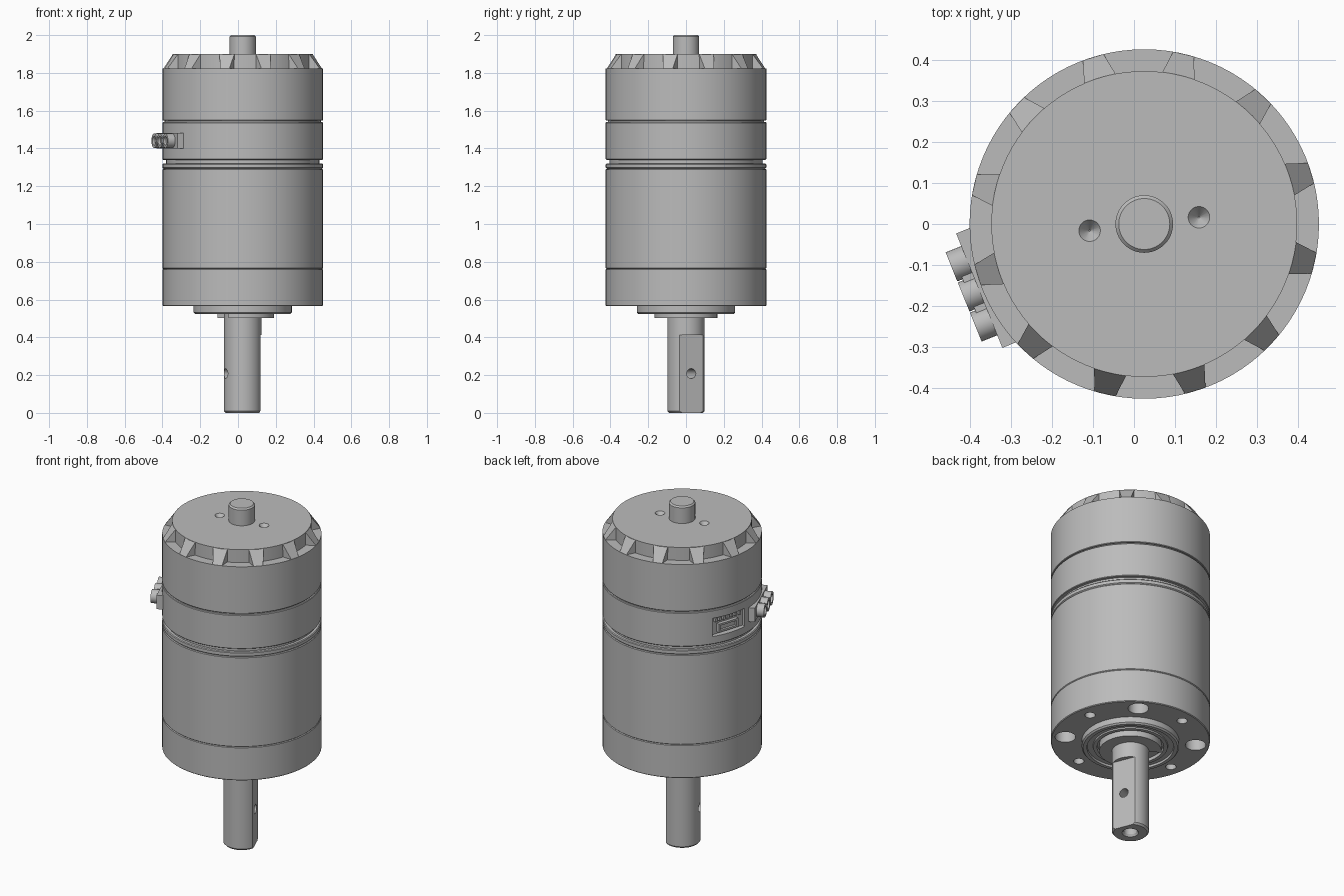
import bpy, bmesh
from math import radians, pi
from mathutils import Matrix, Vector

if "Cube" in bpy.data.objects:
    bpy.data.objects.remove(bpy.data.objects["Cube"])

AXIS = Matrix.Translation((0.025, 0, 0))   # main axis of the motor
TILT = 22                                  # direction of the shaft flat and plugs

grey = bpy.data.materials.new("metal_grey")
grey.use_nodes = True
grey.diffuse_color = (0.5, 0.5, 0.5, 1)
grey.node_tree.nodes["Principled BSDF"].inputs["Base Color"].default_value = (0.5, 0.5, 0.5, 1)


def finish(name, bm):
    bmesh.ops.remove_doubles(bm, verts=bm.verts, dist=1e-5)
    bmesh.ops.recalc_face_normals(bm, faces=bm.faces)
    mesh = bpy.data.meshes.new(name)
    bm.to_mesh(mesh)
    bm.free()
    mesh.materials.append(grey)
    ob = bpy.data.objects.new(name, mesh)
    bpy.context.collection.objects.link(ob)
    return ob


def lathe(name, profile):
    """Turn an (r, z) profile, open at the axis, all the way round."""
    bm = bmesh.new()
    verts = [bm.verts.new((r, 0, z)) for r, z in profile]
    edges = [bm.edges.new(pair) for pair in zip(verts, verts[1:])]
    bmesh.ops.spin(bm, geom=verts + edges, cent=(0, 0, 0), axis=(0, 0, 1),
                   angle=2 * pi, steps=96)
    bm.transform(AXIS)
    return finish(name, bm)


def drum(name, z0, z1, r=0.425, c=0.004):
    return lathe(name, [(0, z0), (r - c, z0), (r, z0 + c), (r, z1 - c), (r - c, z1), (0, z1)])


def polar(azimuth):
    return AXIS @ Matrix.Rotation(radians(azimuth), 4, "Z")


def add_box(bm, azimuth, d, t, z):
    """Box spanning ranges d (outward), t (sideways) and z."""
    size = [b - a for a, b in (d, t, z)]
    mid = [(a + b) / 2 for a, b in (d, t, z)]
    m = polar(azimuth) @ Matrix.Translation(mid) @ Matrix.Diagonal((*size, 1))
    bmesh.ops.create_cube(bm, size=1, matrix=m)


def add_cone(bm, azimuth, centre, r1, r2, depth, outward=False):
    m = polar(azimuth) @ Matrix.Translation(centre)
    if outward:
        m = m @ Matrix.Rotation(pi / 2, 4, "Y")
    bmesh.ops.create_cone(bm, cap_ends=True, segments=32, radius1=r1, radius2=r2,
                          depth=depth, matrix=m)


def cut(target, bm):
    cutter = finish("cutter", bm)
    cutter.hide_render = True
    mod = target.modifiers.new("cut", "BOOLEAN")
    mod.operation, mod.solver, mod.object = "DIFFERENCE", "EXACT", cutter
    deps = bpy.context.evaluated_depsgraph_get()
    target.data = bpy.data.meshes.new_from_object(target.evaluated_get(deps))
    target.modifiers.clear()
    bpy.data.objects.remove(cutter)


# Housing sections, from the mounting face upward
front_plate = drum("front_plate", 0.565, 0.762)
drum("gearbox_housing", 0.762, 1.292)
lathe("joint_flange", [(0, 1.292), (0.418, 1.292), (0.425, 1.298), (0.425, 1.316),
                       (0.421, 1.32), (0.406, 1.32), (0.406, 1.342), (0, 1.342)])
control_ring = lathe("control_ring", [(0, 1.34), (0.422, 1.34), (0.425, 1.343), (0.425, 1.536),
                                      (0.422, 1.539), (0.414, 1.539), (0.414, 1.549), (0, 1.549)])
motor_can = lathe("motor_can", [(0, 1.547), (0.422, 1.547), (0.425, 1.55), (0.425, 1.824),
                                (0.372, 1.824), (0.372, 1.9), (0, 1.9)])

# Sloping ribs around the top shoulder
bm = bmesh.new()
for i in range(12):
    m = polar(17 + 30 * i)
    pts = [bm.verts.new(m @ Vector((r, side * w, z)))
           for side in (-1, 1)
           for r, w, z in ((0.362, 0.04, 1.82), (0.37, 0.04, 1.9), (0.424, 0.026, 1.824))]
    bmesh.ops.convex_hull(bm, input=pts)
finish("shoulder_ribs", bm)

# Conical holes in the top face
bm = bmesh.new()
for side in (0, 180):
    add_cone(bm, 7 + side, (0.134, 0, 1.885), 0.002, 0.027, 0.032)
cut(motor_can, bm)

# Rear stub shaft
lathe("rear_stub", [(0, 1.89), (0.07, 1.89), (0.07, 1.992), (0.062, 2), (0, 2)])

# Mounting holes, large and small by turns
bm = bmesh.new()
for i in range(4):
    add_cone(bm, 57 + 90 * i, (0.35, 0, 0.58), 0.055, 0.055, 0.12)
    add_cone(bm, 102 + 90 * i, (0.35, 0, 0.57), 0.028, 0.028, 0.1)
cut(front_plate, bm)

# Bearing boss with stepped recess
lathe("bearing_boss", [(0, 0.58), (0.26, 0.58), (0.26, 0.532), (0.252, 0.524), (0.232, 0.524),
                       (0.23, 0.536), (0.2, 0.536), (0.198, 0.528), (0.178, 0.528),
                       (0.176, 0.545), (0, 0.545)])

# Open retaining ring around the shaft
bm = bmesh.new()
ring = [bm.verts.new((r, 0, z)) for r, z in ((0.095, 0.502), (0.166, 0.502), (0.166, 0.55), (0.095, 0.55))]
section = bm.faces.new(ring)
bmesh.ops.spin(bm, geom=[section], cent=(0, 0, 0), axis=(0, 0, 1), angle=radians(261), steps=64)
bm.transform(polar(-117))
finish("retaining_ring", bm)

# Output shaft with centre bore, flat and cross hole
shaft = lathe("output_shaft", [(0, 0.09), (0.036, 0.07), (0.036, 0.012), (0.044, 0), (0.09, 0),
                               (0.099, 0.01), (0.099, 0.57), (0, 0.57)])
bm = bmesh.new()
add_box(bm, TILT, (0.074, 0.2), (-0.15, 0.15), (-0.05, 0.412))
cut(shaft, bm)
bm = bmesh.new()
add_cone(bm, TILT, (0, 0, 0.208), 0.026, 0.026, 0.4, outward=True)
cut(shaft, bm)

# Power connector: base plate and three hollow plugs
base = TILT + 180
bm = bmesh.new()
add_box(bm, base, (0.385, 0.433), (-0.15, 0.15), (1.4, 1.482))
finish("plug_base", bm)
bm = bmesh.new()
add_box(bm, base, (0.42, 0.46), (-0.08, 0.08), (1.42, 1.462))
finish("plug_bridge", bm)
for i, t in enumerate((-0.079, 0, 0.079)):
    bm = bmesh.new()
    add_cone(bm, base, (0.448, t, 1.441), 0.038, 0.038, 0.052, outward=True)
    plug = finish(f"plug_{i + 1}", bm)
    bm = bmesh.new()
    add_cone(bm, base, (0.48, t, 1.441), 0.024, 0.024, 0.04, outward=True)
    cut(plug, bm)

# Signal pocket with pin row and socket
port = 162
bm = bmesh.new()
add_box(bm, port, (0.392, 0.5), (-0.108, 0.108), (1.385, 1.492))
cut(control_ring, bm)
bm = bmesh.new()
for i in range(7):
    t = -0.078 + 0.026 * i
    add_box(bm, port, (0.385, 0.409), (t - 0.007, t + 0.007), (1.462, 1.482))
finish("signal_pins", bm)
bm = bmesh.new()
add_box(bm, port, (0.385, 0.412), (-0.065, 0.065), (1.396, 1.446))
socket = finish("signal_socket", bm)
bm = bmesh.new()
add_box(bm, port, (0.398, 0.43), (-0.053, 0.053), (1.407, 1.435))
cut(socket, bm)

# Smooth round walls, keep edges crisp
bpy.ops.object.select_all(action="DESELECT")
for ob in bpy.context.collection.objects:
    if ob.type == "MESH":
        ob.select_set(True)
        bpy.context.view_layer.objects.active = ob
bpy.ops.object.shade_smooth_by_angle(angle=radians(30))
